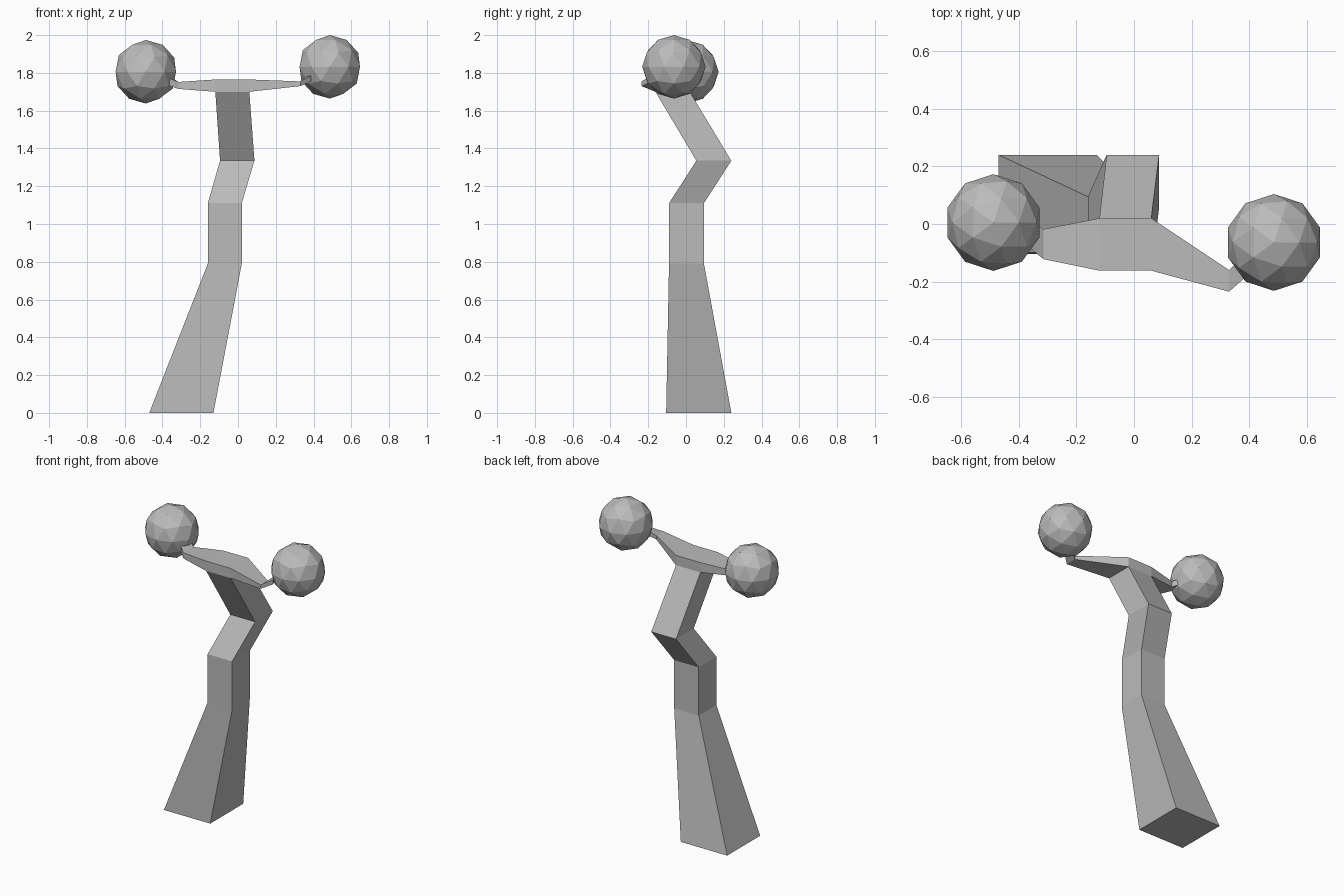
import bpy
import bmesh
from mathutils import Matrix

default = bpy.data.objects.get("Cube")
if default:
    bpy.data.objects.remove(default, do_unlink=True)

# Single flat grey
grey = bpy.data.materials.new("plain grey")
grey.use_nodes = True
colour = (0.5, 0.5, 0.5, 1)
grey.diffuse_color = colour
grey.node_tree.nodes["Principled BSDF"].inputs["Base Color"].default_value = colour


def finish(name, bm):
    bmesh.ops.recalc_face_normals(bm, faces=bm.faces)
    mesh = bpy.data.meshes.new(name)
    bm.to_mesh(mesh)
    bm.free()
    mesh.materials.append(grey)
    obj = bpy.data.objects.new(name, mesh)
    bpy.context.collection.objects.link(obj)
    return obj


def loft(bm, rings):
    """Skin a chain of four-point rings and return them as vertices."""
    loops = [[bm.verts.new(p) for p in ring] for ring in rings]
    for a, b in zip(loops, loops[1:]):
        for i in range(4):
            j = (i + 1) % 4
            bm.faces.new((a[i], a[j], b[j], b[i]))
    return loops


def level(x0, x1, y0, y1, z):
    return [(x0, y0, z), (x1, y0, z), (x1, y1, z), (x0, y1, z)]


def slice_x(x, y0, y1, z0, z1, skew=0):
    return [(x - skew, y1, z0), (x + skew, y0, z0),
            (x + skew, y0, z1), (x - skew, y1, z1)]


bm = bmesh.new()

# Bent, tapering trunk
trunk = loft(bm, [
    level(-0.47, -0.13, -0.105, 0.24, 0),
    level(-0.16, 0.02, -0.09, 0.095, 0.79),
    level(-0.16, 0.02, -0.09, 0.095, 1.11),
    level(-0.095, 0.087, 0.055, 0.24, 1.335),
    level(-0.12, 0.06, -0.162, 0.02, 1.70),
])
bm.faces.new(trunk[0])

# Crossing branches with short hooked tips
branch = loft(bm, [
    slice_x(-0.36, -0.075, 0.01, 1.735, 1.775, -0.01),
    slice_x(-0.315, -0.122, -0.018, 1.715, 1.752),
    slice_x(-0.12, -0.162, 0.02, 1.70, 1.765),
    slice_x(0.06, -0.162, 0.02, 1.70, 1.765),
    slice_x(0.33, -0.235, -0.16, 1.73, 1.755),
    slice_x(0.375, -0.185, -0.13, 1.755, 1.785, 0.012),
])
bm.faces.new(branch[0])
bm.faces.new(branch[-1])

# Open the joint so trunk and branches share one skin
joint = [f for f in bm.faces if all(abs(v.co.z - 1.70) < 0.001 for v in f.verts)]
bmesh.ops.delete(bm, geom=joint, context="FACES_ONLY")
bmesh.ops.remove_doubles(bm, verts=bm.verts, dist=0.0005)
finish("trunk_and_branches", bm)

# Faceted foliage balls
for name, centre in (("right_foliage", (-0.488, 0.005, 1.806)),
                     ("left_foliage", (0.486, -0.064, 1.832))):
    ball = bmesh.new()
    bmesh.ops.create_icosphere(ball, subdivisions=2, radius=0.168)
    finish(name, ball).matrix_world = Matrix.Translation(centre)
